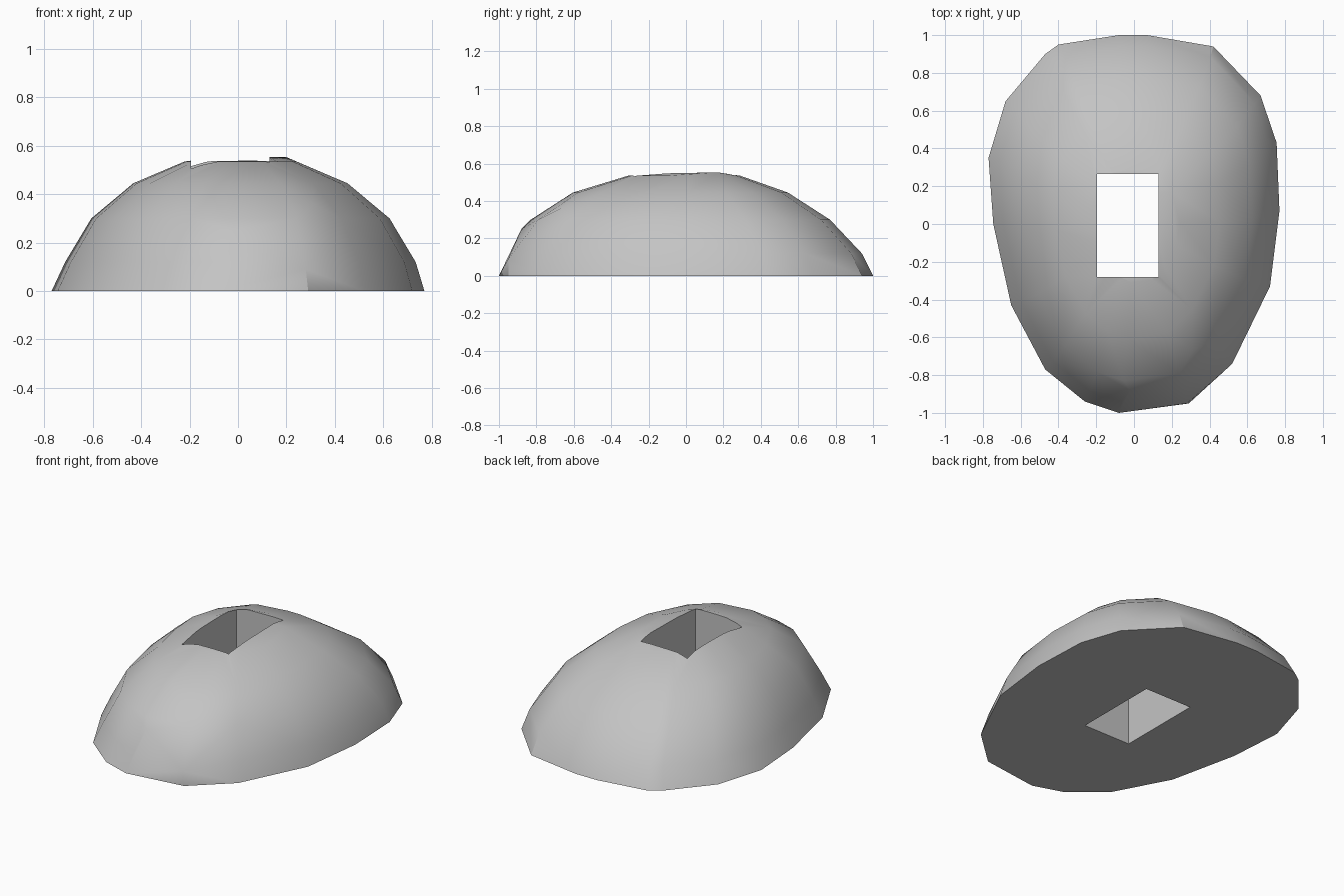
import bpy
import bmesh
import math

default_cube = bpy.data.objects.get("Cube")
if default_cube:
    bpy.data.objects.remove(default_cube, do_unlink=True)

# Stone colour
stone = bpy.data.materials.new("stone grey")
stone.use_nodes = True
grey = (0.55, 0.55, 0.55, 1)
stone.diffuse_color = grey
stone.node_tree.nodes["Principled BSDF"].inputs["Base Color"].default_value = grey

# Irregular egg-shaped footprint
outline = [(-0.08, -1), (0.29, -0.95), (0.52, -0.74), (0.72, -0.33),
           (0.77, 0.07), (0.755, 0.43), (0.67, 0.68), (0.42, 0.94),
           (0.07, 1), (-0.08, 1), (-0.4, 0.95), (-0.47, 0.9),
           (-0.68, 0.65), (-0.77, 0.35), (-0.745, 0), (-0.65, -0.43),
           (-0.47, -0.77), (-0.26, -0.94)]

# Dome levels: height, scale of the footprint, shift in x and y
levels = [(0, 1, 0, 0), (0.12, 0.94, 0.01, 0), (0.3, 0.8, 0.01, -0.03),
          (0.445, 0.575, 0.01, -0.03), (0.535, 0.3, 0.01, -0.01)]

# Chipped corners on the front and the flat crown
corners = [(0.28, -0.95, 0.09), (0.31, -0.67, 0.36), (-0.02, -0.88, 0.25),
           (0.2, 0.17, 0.553), (-0.08, 0.15, 0.553), (0.13, -0.1, 0.548)]

# Boulder body as the hull of all levels
bm = bmesh.new()
for height, scale, dx, dy in levels:
    for x, y in outline:
        bm.verts.new((x * scale + dx, y * scale + dy, height))
for corner in corners:
    bm.verts.new(corner)
bmesh.ops.convex_hull(bm, input=bm.verts[:])
bmesh.ops.delete(bm, geom=[v for v in bm.verts if not v.link_faces], context='VERTS')
bmesh.ops.dissolve_limit(bm, angle_limit=math.radians(1),
                         verts=bm.verts[:], edges=bm.edges[:])
bmesh.ops.recalc_face_normals(bm, faces=bm.faces[:])
mesh = bpy.data.meshes.new("boulder")
bm.to_mesh(mesh)
bm.free()
mesh.materials.append(stone)
boulder = bpy.data.objects.new("boulder", mesh)
bpy.context.collection.objects.link(boulder)

# Rectangular shaft straight through the boulder
bpy.ops.mesh.primitive_cube_add(size=1, location=(-0.0325, -0.0075, 0.3))
cutter = bpy.context.object
cutter.name = "shaft_cutter"
cutter.scale = (0.325, 0.545, 2)
cutter.hide_render = True
cutter.data.materials.append(stone)
cut = boulder.modifiers.new("shaft", 'BOOLEAN')
cut.operation = 'DIFFERENCE'
cut.solver = 'EXACT'
cut.object = cutter

bpy.ops.object.select_all(action='DESELECT')
boulder.select_set(True)
bpy.context.view_layer.objects.active = boulder
bpy.ops.object.modifier_apply(modifier=cut.name)
bpy.data.objects.remove(cutter, do_unlink=True)
bpy.ops.object.shade_smooth_by_angle(angle=math.radians(30))
